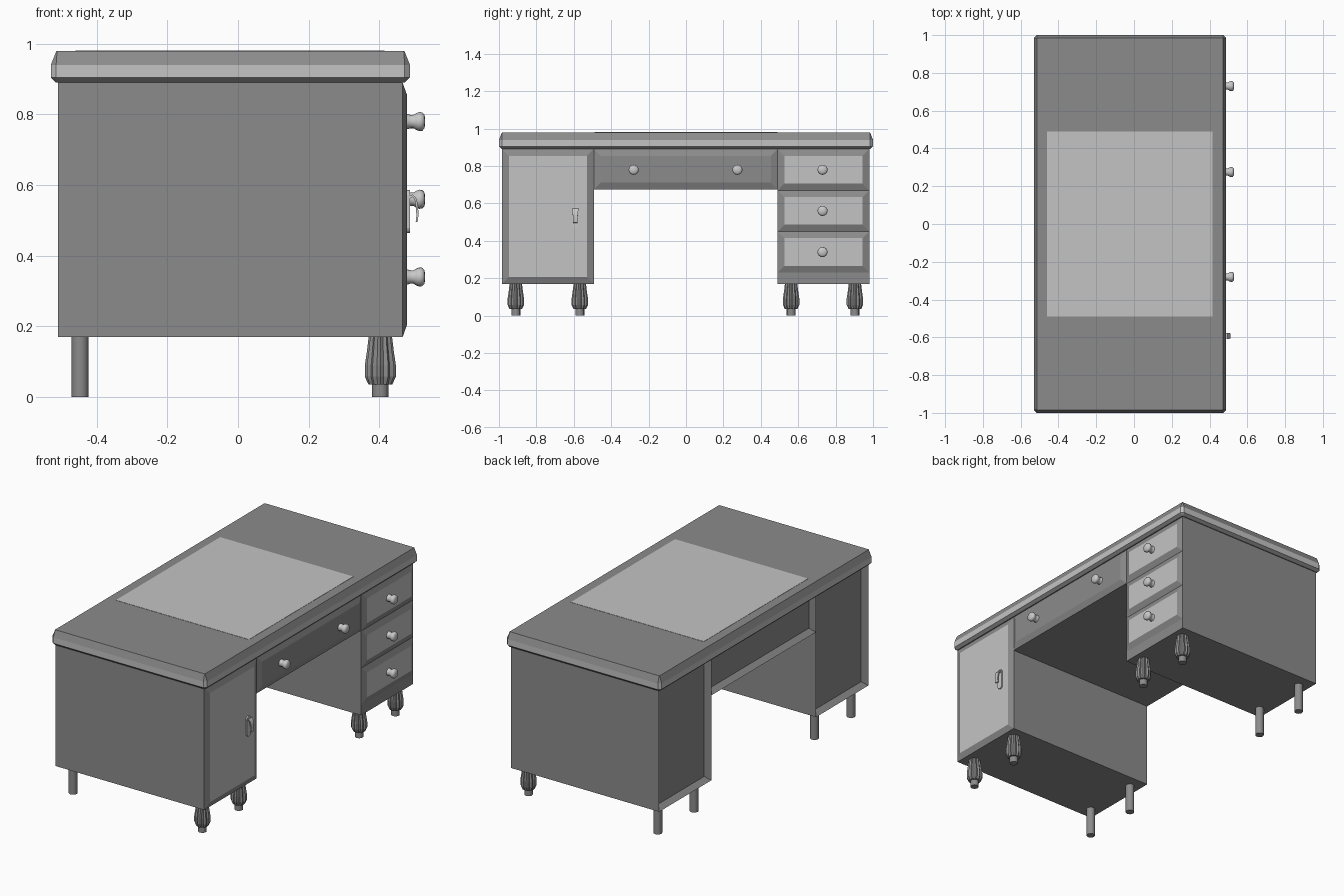
import bpy, bmesh, math

if "Cube" in bpy.data.objects:
    bpy.data.objects.remove(bpy.data.objects["Cube"])


def material(name, v):
    m = bpy.data.materials.new(name)
    m.diffuse_color = (v, v, v, 1)
    m.use_nodes = True
    m.node_tree.nodes["Principled BSDF"].inputs["Base Color"].default_value = m.diffuse_color
    return m


WOOD = material("dark_wood", 0.26)
PALE = material("pale_panel", 0.55)
METAL = material("knob_metal", 0.58)


def make(name, bm, *mats):
    bmesh.ops.recalc_face_normals(bm, faces=bm.faces)
    me = bpy.data.meshes.new(name)
    bm.to_mesh(me)
    bm.free()
    for m in mats:
        me.materials.append(m)
    ob = bpy.data.objects.new(name, me)
    bpy.context.collection.objects.link(ob)
    return ob


def smooth(ob, angle=40):
    bpy.ops.object.select_all(action='DESELECT')
    ob.select_set(True)
    bpy.context.view_layer.objects.active = ob
    bpy.ops.object.shade_smooth_by_angle(angle=math.radians(angle))


def loft(rings, cap_start=True, cap_end=True):
    """Skin between equal-length closed rings of points."""
    bm = bmesh.new()
    vs = [[bm.verts.new(p) for p in r] for r in rings]
    n = len(vs[0])
    for a, b in zip(vs, vs[1:]):
        for i in range(n):
            bm.faces.new((a[i], a[(i + 1) % n], b[(i + 1) % n], b[i]))
    if cap_start:
        bm.faces.new(vs[0])
    if cap_end:
        bm.faces.new(vs[-1])
    return bm


def rect_x(x, y0, y1, z0, z1):
    return [(x, y0, z0), (x, y1, z0), (x, y1, z1), (x, y0, z1)]


# carcass boxes with recessed framed backs
def carcass(name, y0, y1, z0):
    bm = loft([rect_x(-0.51, y0, y1, z0, 0.89), rect_x(0.466, y0, y1, z0, 0.89)])
    bmesh.ops.recalc_face_normals(bm, faces=bm.faces)
    back = [f for f in bm.faces if f.normal.x < -0.9]
    bmesh.ops.inset_region(bm, faces=back, thickness=0.035, depth=0)
    bmesh.ops.translate(bm, vec=(0.03, 0, 0), verts=back[0].verts)
    make(name, bm, WOOD)


carcass("door_pedestal", -0.983, -0.493, 0.17)
carcass("drawer_pedestal", 0.49, 0.98, 0.17)
carcass("centre_case", -0.493, 0.49, 0.675)


# raised fronts with sloping borders
def front(name, y0, y1, z0, z1, face_mat, b=0.036):
    bm = loft([rect_x(0.466, y0, y1, z0, z1),
               rect_x(0.479, y0 + b, y1 - b, z0 + b, z1 - b)], cap_start=False)
    ob = make(name, bm, WOOD, face_mat)
    for p in ob.data.polygons:
        p.material_index = 1 if abs(p.normal.x) > 0.99 else 0


front("door_front", -0.983, -0.493, 0.17, 0.89, PALE)
front("centre_drawer_front", -0.493, 0.49, 0.675, 0.89, WOOD)
for i in range(3):
    z = 0.67 - 0.22 * i
    front(f"side_drawer_front_{i+1}", 0.49, 0.98, z, z + 0.22, PALE)


# desk top: moulded edge with pale band and chamfered corners
def slab_ring(inset, z, c):
    x0, x1, y = -0.53 + inset, 0.487 - inset, 1 - inset
    return [(x0 + c, -y, z), (x1 - c, -y, z), (x1, -y + c, z), (x1, y - c, z),
            (x1 - c, y, z), (x0 + c, y, z), (x0, y - c, z), (x0, -y + c, z)]


top = make("desk_top", loft([slab_ring(0.015, 0.89, 0.004), slab_ring(0, 0.905, 0.015),
                             slab_ring(0, 0.94, 0.015), slab_ring(0.016, 0.98, 0.002)]),
           WOOD, PALE)
for p in top.data.polygons:
    p.material_index = 1 if abs(p.normal.z) < 0.05 else 0

# writing surface
make("writing_pad", loft([[(-0.46, -0.49, z), (0.415, -0.49, z), (0.415, 0.49, z),
                           (-0.46, 0.49, z)] for z in (0.979, 0.9815)]), PALE)


# lathed knobs pointing along +x
def knob(name, y, z):
    prof = [(0.478, 0.022), (0.488, 0.019), (0.497, 0.019), (0.505, 0.024),
            (0.513, 0.027), (0.522, 0.026), (0.528, 0.019), (0.53, 0.006)]
    rings = [[(x, y + r * math.cos(t * math.tau / 16), z + r * math.sin(t * math.tau / 16))
              for t in range(16)] for x, r in prof]
    smooth(make(name, loft(rings), METAL), 60)


for i in range(3):
    knob(f"side_drawer_knob_{i+1}", 0.73, 0.78 - 0.22 * i)
knob("centre_knob_left", -0.28, 0.78)
knob("centre_knob_right", 0.275, 0.78)

# door handle: rounded plate and hanging pull
HY = -0.592
plate = []
for x in (0.478, 0.487):
    ring = []
    for i in range(16):
        a = (i + 0.5) * math.tau / 16
        ring.append((x, HY + 0.018 * math.cos(a),
                     0.525 + 0.018 * math.sin(a) + math.copysign(0.043, math.sin(a))))
    plate.append(ring)
make("handle_plate", loft(plate), METAL)

path = [(0.484, 0.565, 0.014), (0.495, 0.57, 0.016), (0.503, 0.56, 0.016),
        (0.507, 0.535, 0.013), (0.508, 0.515, 0.011), (0.506, 0.496, 0.012)]
pull = []
for i, (x, z, w) in enumerate(path):
    dx, dz = (0, 0.004) if i < 2 else (0.003, 0.001)
    pull.append([(x - dx, HY - w, z - dz), (x - dx, HY + w, z - dz),
                 (x + dx, HY + w, z + dz), (x + dx, HY - w, z + dz)])
smooth(make("handle_pull", loft(pull), METAL))


# legs: fluted at the front, plain round at the back
def leg(name, x, y, prof, n, flute):
    rings = []
    for z, r, fluted in prof:
        rings.append([(x + r * k * math.cos(t * math.tau / n), y + r * k * math.sin(t * math.tau / n), z)
                      for t in range(n)
                      for k in [1 - flute * fluted * (t % 2)]])
    return make(name, loft(rings), WOOD)


FRONT = [(0, 0.023, 0), (0.035, 0.023, 0), (0.036, 0.034, 0.5), (0.058, 0.044, 1),
         (0.09, 0.044, 1), (0.13, 0.038, 1), (0.172, 0.033, 1)]
BACK = [(0, 0.024, 0), (0.172, 0.024, 0)]
for i, y in enumerate((-0.91, -0.568, 0.562, 0.903)):
    leg(f"front_leg_{i+1}", 0.403, y, FRONT, 24, 0.16)
    smooth(leg(f"back_leg_{i+1}", -0.447, y, BACK, 20, 0))
